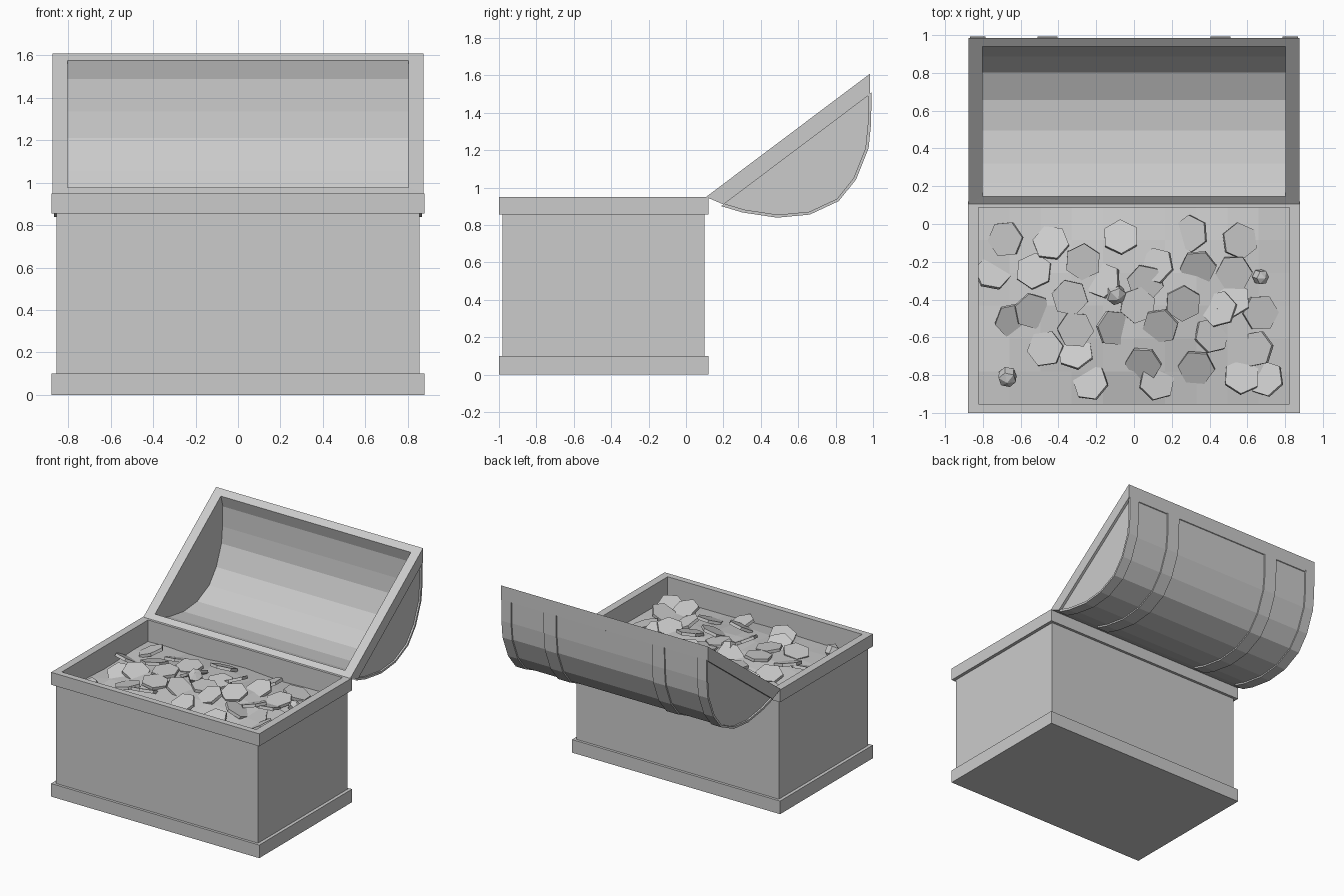
import bpy, bmesh, math, random
from mathutils import Matrix, Euler

if "Cube" in bpy.data.objects:
    bpy.data.objects.remove(bpy.data.objects["Cube"])

random.seed(7)


def finish(name, bm, recalc=True):
    if recalc:
        bmesh.ops.recalc_face_normals(bm, faces=bm.faces)
    me = bpy.data.meshes.new(name)
    bm.to_mesh(me)
    bm.free()
    ob = bpy.data.objects.new(name, me)
    bpy.context.collection.objects.link(ob)
    return ob


def rings(name, loops, cyclic=False):
    """Join equal-length loops with quads; cap both ends unless cyclic."""
    bm = bmesh.new()
    vs = [[bm.verts.new(p) for p in loop] for loop in loops]
    pairs = list(zip(vs, vs[1:])) + ([(vs[-1], vs[0])] if cyclic else [])
    n = len(vs[0])
    for a, b in pairs:
        for i in range(n):
            j = (i + 1) % n
            bm.faces.new((a[i], a[j], b[j], b[i]))
    if not cyclic:
        bm.faces.new(vs[0])
        bm.faces.new(vs[-1])
    return finish(name, bm)


def rect(x, back, front):
    """Rectangle symmetric in x, through two (y, z) points."""
    return [(-x, *back), (x, *back), (x, *front), (-x, *front)]


def flat(x, y0, y1, z):
    return rect(x, (y0, z), (y1, z))


# Chest base: bottom trim, hollow body, top trim frame
rings("bottom_trim", [flat(.88, -1, .12, 0), flat(.88, -1, .12, .1)])
rings("chest_body", [flat(.855, -.98, .1, .05), flat(.855, -.98, .1, .9),
                     flat(.825, -.955, .09, .9), flat(.825, -.955, .09, .15)])
rings("top_trim", [flat(.88, -1, .12, .95), flat(.88, -1, .12, .855),
                   flat(.822, -.953, .088, .855), flat(.822, -.953, .088, .95)], True)

# Lid cross-section (y, z), scaled about the middle of its open side
PROFILE = [(.2, .91), (.31, .877), (.49, .85), (.66, .866), (.81, .936),
           (.9, 1.048), (.965, 1.21), (.978, 1.34), (.98, 1.5)]
CY, CZ = .59, 1.205


def scaled(s):
    return [(CY + (y - CY) * s, CZ + (z - CZ) * s) for y, z in PROFILE]


inner = scaled(.96)

# Lid rim frame
rings("lid_rim", [rect(.875, (.107, .95), (.985, 1.61)),
                  rect(.875, PROFILE[0], (.985, 1.5)),
                  rect(.803, inner[0], inner[-1]),
                  rect(.803, (.145, .978), (.94, 1.576))], True)

# Lid barrel: outer skin, inner skin, end caps, open edge
bm = bmesh.new()
skins = []
for prof, x in ((PROFILE, .855), (inner, .805)):
    l, r = [[bm.verts.new((s * x, *p)) for p in prof] for s in (-1, 1)]
    for i in range(len(prof) - 1):
        bm.faces.new((l[i], l[i + 1], r[i + 1], r[i]))
    bm.faces.new(l)
    bm.faces.new(r)
    skins.append([l[0], r[0], r[-1], l[-1]])
a, b = skins
for i in range(4):
    j = (i + 1) % 4
    bm.faces.new((a[i], a[j], b[j], b[i]))
finish("lid_barrel", bm)

# Lid straps
strap = scaled(1.03) + scaled(.985)[::-1]
for k, (x0, x1) in enumerate(((-.868, -.787), (-.51, -.405), (.405, .51), (.787, .868))):
    bm = bmesh.new()
    l, r = [[bm.verts.new((x, *p)) for p in strap] for x in (x0, x1)]
    n = len(strap)
    for i in range(n):
        j = (i + 1) % n
        bm.faces.new((l[i], l[j], r[j], r[i]))
    bm.faces.new(l)
    bm.faces.new(r)
    finish(f"lid_strap_{k + 1}", bm)


# Treasure mound
def height(x, y):
    dome = math.cos(math.pi * x / 1.75) * math.cos(math.pi * (y + .43) / 1.2)
    return .775 + .085 * dome + .012 * math.sin(9 * x + 2) * math.cos(8 * y)


bm = bmesh.new()
bmesh.ops.create_grid(bm, x_segments=10, y_segments=6, size=1)
for v in bm.verts:
    x, y = v.co.x * .825, -.4325 + v.co.y * .5225
    v.co = (x, y, height(x, y))
finish("treasure_mound", bm, False)

# Hexagonal coins
COINS = [(-.68, -.08), (-.44, -.1), (-.07, -.07), (.3, -.05), (.56, -.09), (-.53, -.25),
         (-.27, -.2), (-.75, -.26), (.12, -.22), (.34, -.23), (.53, -.26), (-.16, -.3),
         (.06, -.31), (-.34, -.39), (-.54, -.46), (.02, -.43), (.26, -.42), (.45, -.45),
         (.52, -.4), (.67, -.47), (-.64, -.51), (-.31, -.56), (-.11, -.55), (.14, -.54),
         (.41, -.59), (-.47, -.66), (-.31, -.68), (.65, -.66), (-.23, -.84), (.05, -.74),
         (.12, -.84), (.33, -.76), (.57, -.81), (.7, -.82)]
bm = bmesh.new()
for x, y in COINS:
    tilt = Euler((random.uniform(-.45, .45), random.uniform(-.45, .45), random.uniform(0, 1)))
    m = Matrix.Translation((x, y, height(x, y) + .015)) @ tilt.to_matrix().to_4x4()
    bmesh.ops.create_cone(bm, cap_ends=True, segments=6, radius1=.098, radius2=.098,
                          depth=.022, matrix=m)
finish("coins", bm)

# Faceted gems
bm = bmesh.new()
for x, y, r in ((-.67, -.81, .055), (-.1, -.37, .06), (.67, -.28, .045)):
    m = Matrix.Translation((x, y, height(x, y) + .035)) @ Euler((.5, .4, x)).to_matrix().to_4x4()
    bmesh.ops.create_uvsphere(bm, u_segments=6, v_segments=3, radius=r, matrix=m)
finish("gems", bm)
